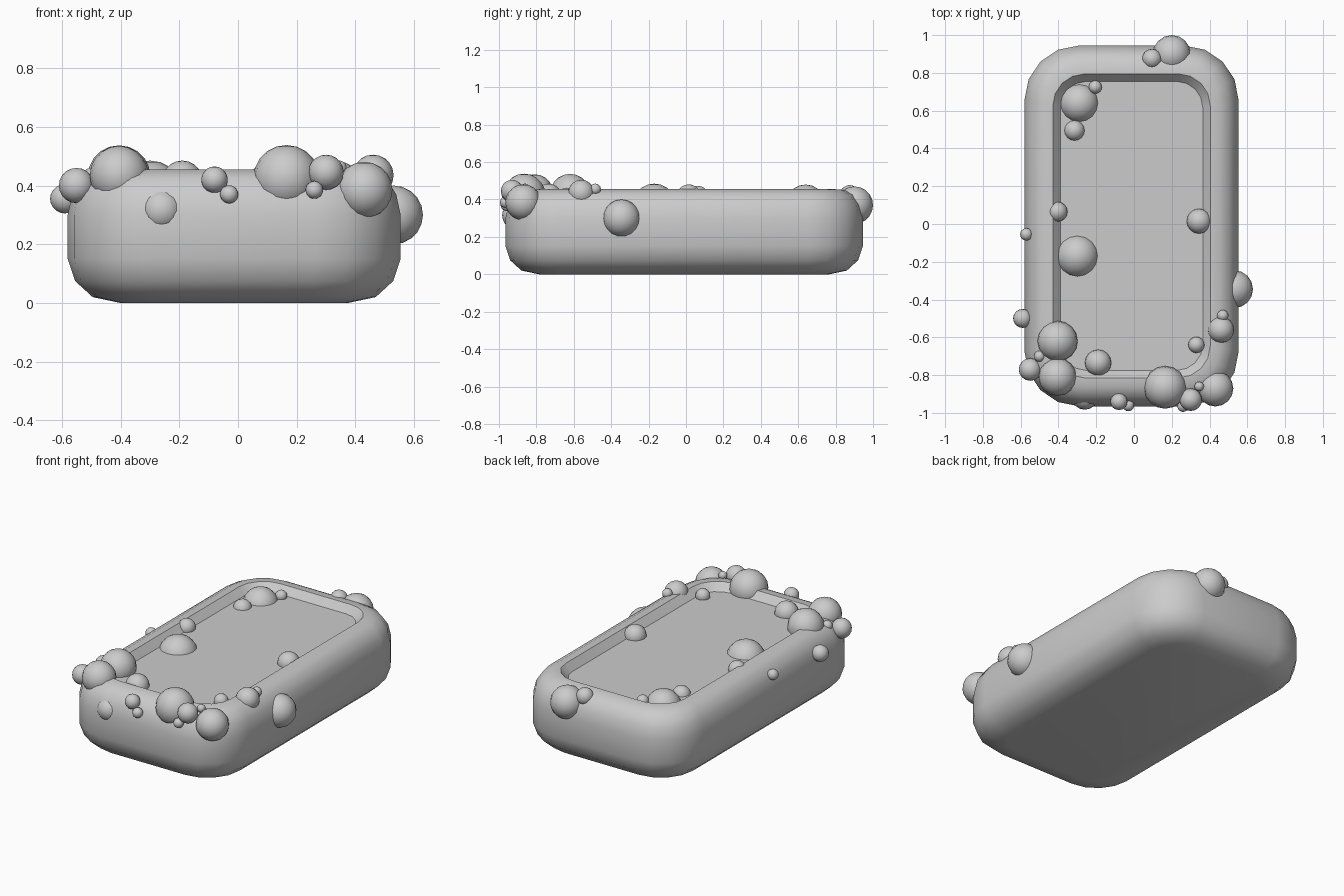
import bpy
import bmesh
import math

default_cube = bpy.data.objects.get("Cube")
if default_cube:
    bpy.data.objects.remove(default_cube, do_unlink=True)

HALF_X, HALF_Y = 0.567, 0.955
CENTRE_X, CENTRE_Y = -0.013, -0.01
CORNER = 0.29
CORNER_STEPS = 4
WATER_LEVEL = 0.41


def rounded_ring(inset, z):
    """Points of a rounded rectangle, shrunk by inset, at height z."""
    radius = CORNER - 0.8 * inset
    reach_x = HALF_X - inset - radius
    reach_y = HALF_Y - inset - radius
    points = []
    for quarter, (sx, sy) in enumerate([(1, 1), (-1, 1), (-1, -1), (1, -1)]):
        for step in range(CORNER_STEPS + 1):
            angle = math.pi / 2 * (quarter + step / CORNER_STEPS)
            points.append((CENTRE_X + sx * reach_x + radius * math.cos(angle),
                           CENTRE_Y + sy * reach_y + radius * math.sin(angle), z))
    return points


def finish(name, bm, sharp_angle):
    """Turn a bmesh into a smooth shaded object."""
    bmesh.ops.recalc_face_normals(bm, faces=bm.faces)
    mesh = bpy.data.meshes.new(name)
    bm.to_mesh(mesh)
    bm.free()
    obj = bpy.data.objects.new(name, mesh)
    bpy.context.collection.objects.link(obj)
    bpy.ops.object.select_all(action='DESELECT')
    obj.select_set(True)
    bpy.context.view_layer.objects.active = obj
    bpy.ops.object.shade_smooth_by_angle(angle=math.radians(sharp_angle))
    return obj


def build_tub():
    # Wall section as (inset, height): outside, rim, then inside to the floor
    section = [(.18, 0), (.085, .02), (.025, .075), (0, .15), (0, .30),
               (.015, .37), (.05, .425), (.10, .452), (.15, .455),
               (.19, WATER_LEVEL), (.21, .15)]
    bm = bmesh.new()
    rings = [[bm.verts.new(p) for p in rounded_ring(*s)] for s in section]
    for lower, upper in zip(rings, rings[1:]):
        count = len(lower)
        for i in range(count):
            j = (i + 1) % count
            bm.faces.new((lower[i], lower[j], upper[j], upper[i]))
    bm.faces.new(rings[0])
    bm.faces.new(rings[-1])
    return finish("tub", bm, 35)


def build_water():
    bm = bmesh.new()
    bm.faces.new([bm.verts.new(p) for p in rounded_ring(.19, WATER_LEVEL)])
    return finish("water_surface", bm, 35)


def build_bubble(name, x, y, z, radius):
    bm = bmesh.new()
    bmesh.ops.create_uvsphere(bm, u_segments=16, v_segments=10, radius=radius)
    bubble = finish(name, bm, 60)
    bubble.location = (x, y, z)
    return bubble


build_tub()
build_water()

# Foam bubbles as (x, y, z, radius), grouped by where they sit
foam = {
    "back_rim_bubble": [
        (.20, .90, .37, .10), (.095, .875, .425, .052)],
    "water_bubble": [
        (-.29, .64, .375, .105), (-.205, .725, .42, .035),
        (-.315, .495, .40, .055), (-.405, .065, .42, .053),
        (.345, .015, .415, .066), (-.30, -.17, .37, .115),
        (-.19, -.735, .415, .07), (.33, -.64, .42, .043)],
    "side_bubble": [
        (-.57, -.055, .385, .033), (-.59, -.50, .355, .05),
        (.53, -.345, .30, .10)],
    "right_corner_bubble": [
        (-.405, -.62, .43, .107), (-.405, -.81, .435, .10),
        (-.55, -.77, .40, .06), (-.50, -.70, .43, .03)],
    "left_corner_bubble": [
        (.43, -.87, .385, .096), (.46, -.56, .435, .07),
        (.47, -.485, .455, .03), (.345, -.86, .46, .025)],
    "front_bubble": [
        (-.26, -.91, .315, .073), (-.08, -.94, .42, .045),
        (-.03, -.96, .37, .031), (.165, -.865, .425, .113),
        (.30, -.93, .445, .06), (.26, -.965, .385, .03)],
}
for group, bubbles in foam.items():
    for number, bubble in enumerate(bubbles, 1):
        build_bubble(f"{group}_{number}", *bubble)
